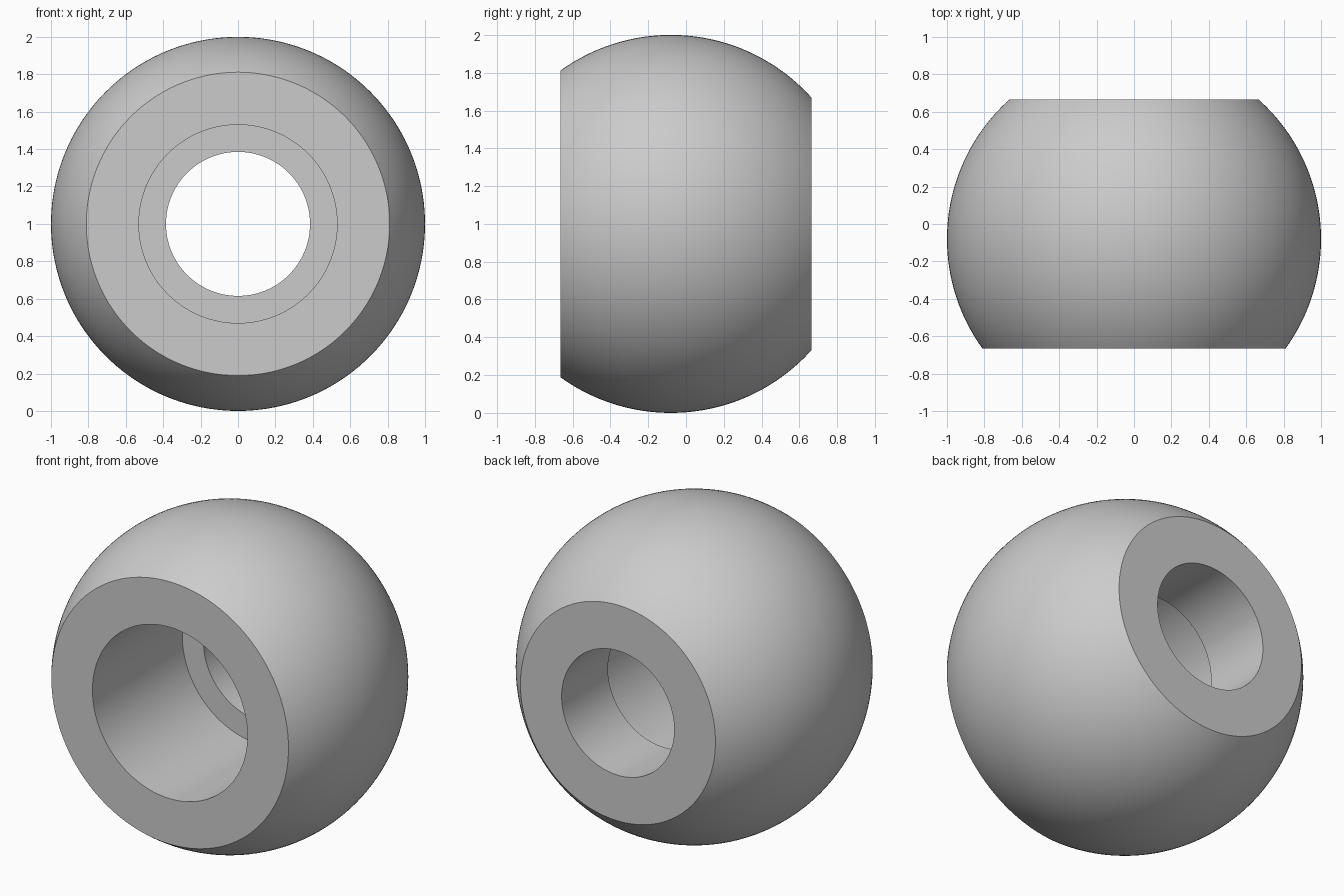
import bpy, bmesh, math
from mathutils import Vector

cube = bpy.data.objects.get("Cube")
if cube:
    bpy.data.objects.remove(cube, do_unlink=True)

# Main dimensions
RADIUS = 1.0
CENTRE_Y = -0.08
FRONT, BACK = -0.665, 0.665
STEP_Y = 0.213
FRONT_BORE, BACK_BORE = 0.53, 0.385
ARC_STEPS, SEGMENTS = 48, 160

grey = bpy.data.materials.new("plain grey")
grey.use_nodes = True
colour = (0.6, 0.6, 0.6, 1)
grey.diffuse_color = colour
grey.node_tree.nodes["Principled BSDF"].inputs["Base Color"].default_value = colour

# Half section as (radius, y): truncated sphere outside, stepped bore inside
a0 = math.asin((FRONT - CENTRE_Y) / RADIUS)
a1 = math.asin((BACK - CENTRE_Y) / RADIUS)
angles = [a0 + (a1 - a0) * i / ARC_STEPS for i in range(ARC_STEPS + 1)]
profile = [(RADIUS * math.cos(a), CENTRE_Y + RADIUS * math.sin(a)) for a in angles]
profile += [(BACK_BORE, BACK), (BACK_BORE, STEP_Y),
            (FRONT_BORE, STEP_Y), (FRONT_BORE, FRONT)]

# Revolve the closed section around the bore axis
bm = bmesh.new()
verts = [bm.verts.new((r, y, RADIUS)) for r, y in profile]
edges = [bm.edges.new((v, verts[(i + 1) % len(verts)])) for i, v in enumerate(verts)]
bmesh.ops.spin(bm, geom=verts + edges, cent=Vector((0, 0, RADIUS)), axis=(0, 1, 0),
               angle=math.tau, steps=SEGMENTS, use_merge=True)
bmesh.ops.remove_doubles(bm, verts=bm.verts, dist=1e-5)
bmesh.ops.recalc_face_normals(bm, faces=bm.faces)
mesh = bpy.data.meshes.new("bored_ball")
bm.to_mesh(mesh)
bm.free()
mesh.materials.append(grey)

ball = bpy.data.objects.new("bored_ball", mesh)
bpy.context.collection.objects.link(ball)
bpy.ops.object.select_all(action='DESELECT')
ball.select_set(True)
bpy.context.view_layer.objects.active = ball
bpy.ops.object.shade_smooth_by_angle(angle=math.radians(30))
